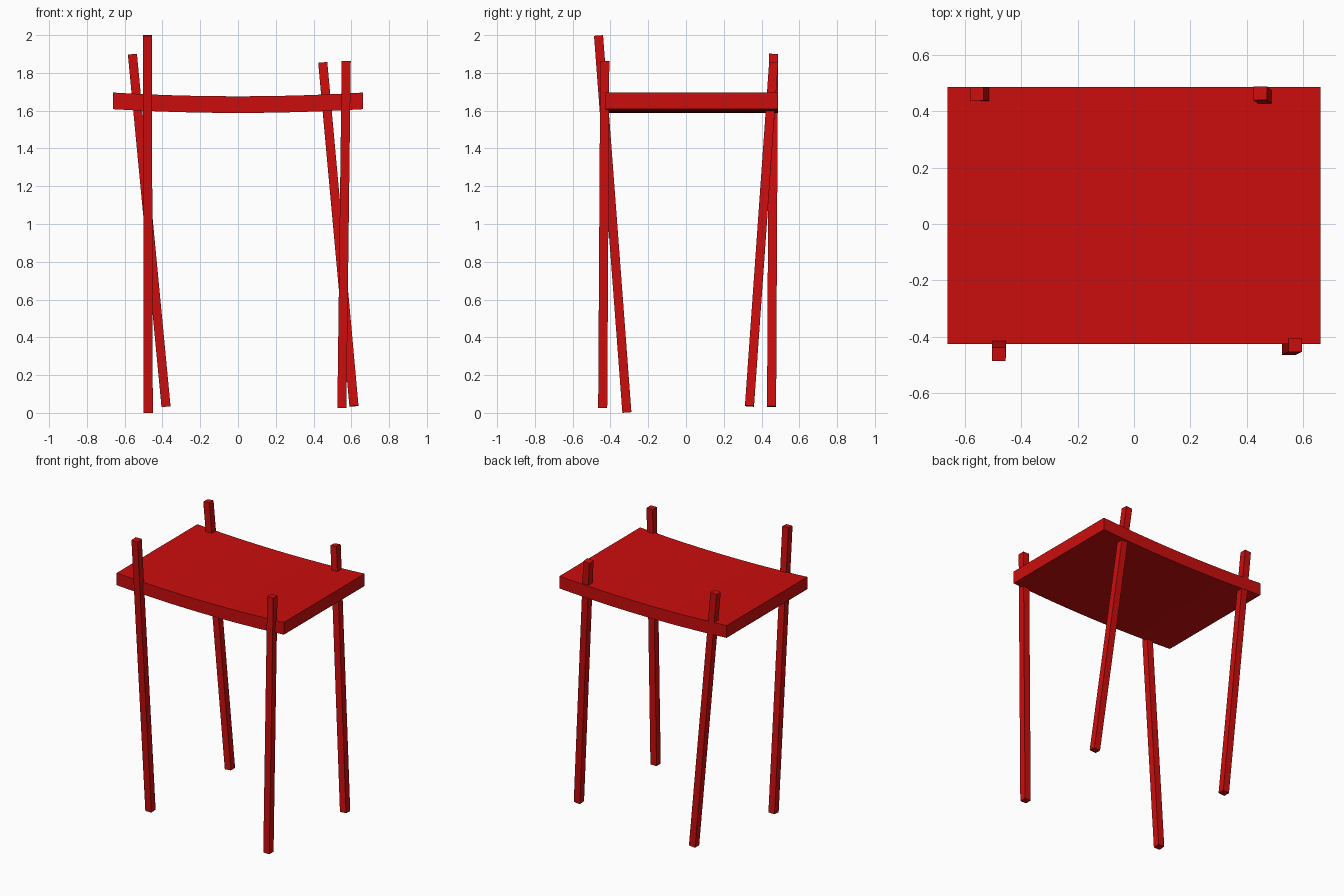
import bpy
import bmesh
from mathutils import Vector

cube = bpy.data.objects.get("Cube")
if cube:
    bpy.data.objects.remove(cube, do_unlink=True)

# Single paint colour
red = bpy.data.materials.new("red paint")
red.use_nodes = True
RED = (0.6, 0.004, 0.004, 1)
red.diffuse_color = RED
red.node_tree.nodes["Principled BSDF"].inputs["Base Color"].default_value = RED


def add_object(name, bm):
    bmesh.ops.recalc_face_normals(bm, faces=bm.faces)
    mesh = bpy.data.meshes.new(name)
    bm.to_mesh(mesh)
    bm.free()
    mesh.materials.append(red)
    obj = bpy.data.objects.new(name, mesh)
    bpy.context.collection.objects.link(obj)
    return obj


def leg(name, bottom, top, width=0.048):
    """Square bar running between two points."""
    bottom, top = Vector(bottom), Vector(top)
    axis = top - bottom
    bm = bmesh.new()
    bmesh.ops.create_cube(bm, size=1)
    bmesh.ops.scale(bm, vec=(width, width, axis.length), verts=bm.verts)
    obj = add_object(name, bm)
    obj.location = (bottom + top) / 2
    obj.rotation_mode = "QUATERNION"
    obj.rotation_quaternion = Vector((0, 0, 1)).rotation_difference(axis)


def seat(half=0.663, front=-0.427, back=0.487, low=1.588, thick=0.088, sag=0.02, steps=12):
    """Slab that dips gently in the middle, swept from front to back."""
    bm = bmesh.new()
    xs = [half * (2 * i / steps - 1) for i in range(steps + 1)]
    rows = []
    for y in (front, back):
        for lift in (0, thick):
            rows.append([bm.verts.new((x, y, low + lift + sag * (x / half) ** 2)) for x in xs])
    fb, ft, bb, bt = rows
    for a, b in ((fb, ft), (ft, bt), (bt, bb), (bb, fb)):
        for i in range(steps):
            bm.faces.new((a[i], a[i + 1], b[i + 1], b[i]))
    for i in (0, steps):
        bm.faces.new((fb[i], ft[i], bt[i], bb[i]))
    obj = add_object("seat", bm)
    bpy.ops.object.select_all(action="DESELECT")
    obj.select_set(True)
    bpy.context.view_layer.objects.active = obj
    bpy.ops.object.shade_smooth_by_angle()


seat()

# Each leg leans its own way and pokes up past the seat
leg("front_right_leg", (-0.475, -0.313, 0.002), (-0.48, -0.463, 1.998))
leg("front_left_leg", (0.55, -0.441, 0.025), (0.573, -0.43, 1.862))
leg("back_right_leg", (-0.381, 0.453, 0.033), (-0.559, 0.463, 1.899))
leg("back_left_leg", (0.614, 0.336, 0.036), (0.449, 0.464, 1.854))
